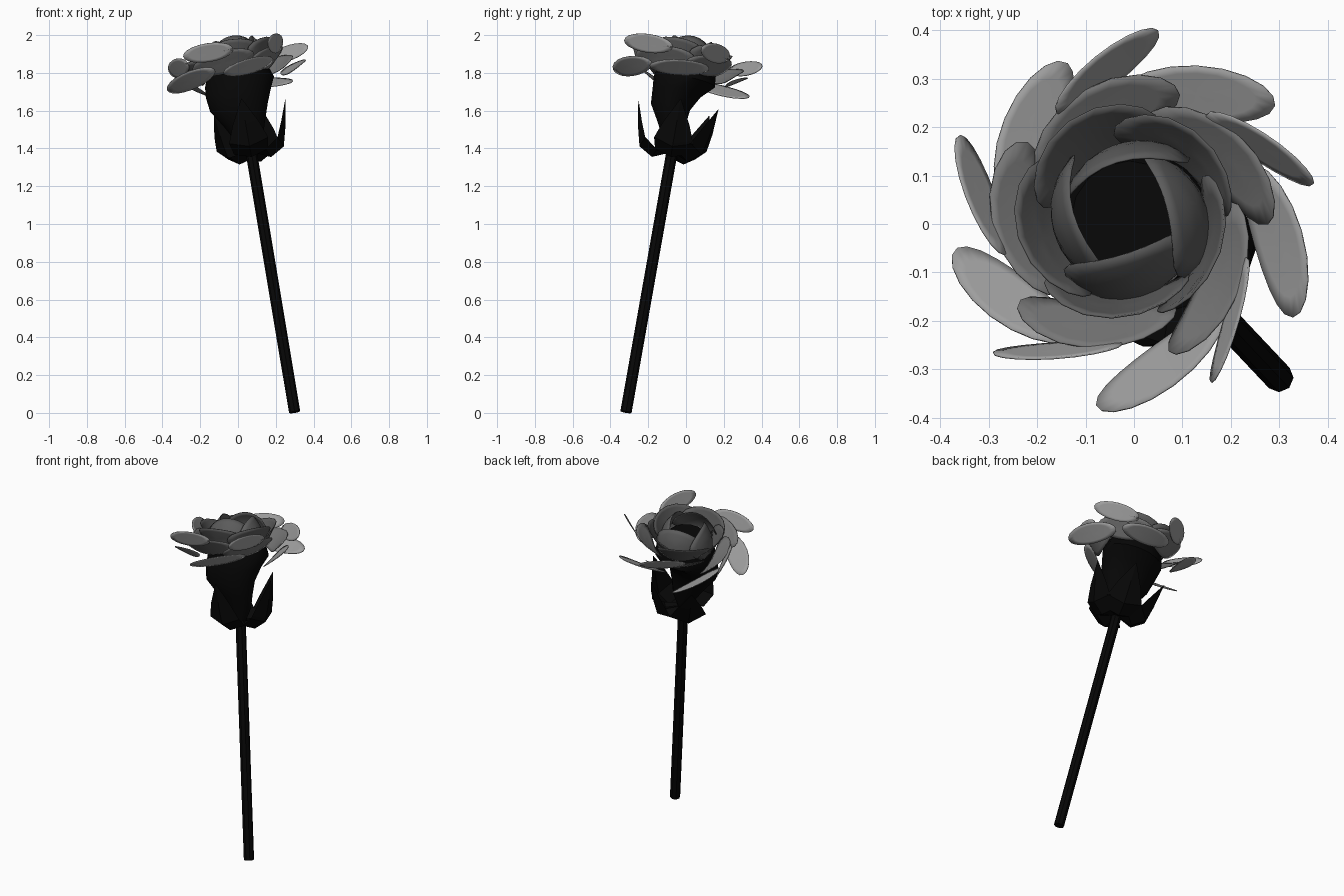
import bpy, bmesh
from math import sin, cos, pi, radians
from mathutils import Vector, Matrix

cube = bpy.data.objects.get("Cube")
if cube:
    bpy.data.objects.remove(cube, do_unlink=True)


def material(name, value):
    m = bpy.data.materials.new(name)
    m.use_nodes = True
    colour = (value, value, value, 1)
    m.diffuse_color = colour
    m.node_tree.nodes["Principled BSDF"].inputs["Base Color"].default_value = colour
    return m


black = material("stem black", 0.002)
light = material("outer petal light grey", 0.34)
middle = material("middle petal grey", 0.18)
dark = material("inner petal dark grey", 0.105)

# The whole flower leans along its stem; parts are built upright in this frame
AXIS = Vector((-0.167, 0.177, 1))
FRAME = Matrix.Translation((0, 0, 1.8)) @ Vector((0, 0, 1)).rotation_difference(AXIS).to_matrix().to_4x4()


def finish(name, bm, mat, angle=40):
    bmesh.ops.recalc_face_normals(bm, faces=bm.faces)
    mesh = bpy.data.meshes.new(name)
    bm.to_mesh(mesh)
    bm.free()
    ob = bpy.data.objects.new(name, mesh)
    bpy.context.collection.objects.link(ob)
    ob.matrix_world = FRAME
    mesh.materials.append(mat)
    bpy.ops.object.select_all(action="DESELECT")
    ob.select_set(True)
    bpy.context.view_layer.objects.active = ob
    bpy.ops.object.shade_smooth_by_angle(angle=radians(angle))
    return ob


def petal(name, mat, turn, r, h, a, b, tilt, swirl, bend, roll=0, hook=0):
    """Cupped oval sheet: a along the ring, b up the slope."""
    place = (Matrix.Rotation(radians(turn), 4, "Z") @ Matrix.Translation((r, 0, h))
             @ Matrix.Rotation(radians(swirl), 4, "Z") @ Matrix.Rotation(radians(roll), 4, "X"))
    bm = bmesh.new()
    segs, rings = 20, 4
    rad = 1 / bend

    def point(u, v):
        t, s = u * a / rad, v * b
        x = s * cos(radians(tilt)) - hook * v * v
        return place @ Vector(((rad + x) * cos(t) - rad, (rad + x) * sin(t), s * sin(radians(tilt))))

    centre = bm.verts.new(point(0, 0))
    last = None
    for i in range(1, rings + 1):
        k = i / rings
        row = [bm.verts.new(point(k * cos(2 * pi * j / segs), k * sin(2 * pi * j / segs))) for j in range(segs)]
        for j in range(segs):
            n = (j + 1) % segs
            bm.faces.new((last[j], row[j], row[n], last[n]) if last else (centre, row[j], row[n]))
        last = row
    ob = finish(name, bm, mat)
    solid = ob.modifiers.new("thickness", "SOLIDIFY")
    solid.thickness = 0.004
    solid.offset = 0


def loft(name, sections, segs, mat, angle):
    """Skin over ovals given as half-width x, half-width y, centre x, centre y, height."""
    bm = bmesh.new()
    rows = [[bm.verts.new((cx + rx * cos(2 * pi * j / segs), cy + ry * sin(2 * pi * j / segs), h))
             for j in range(segs)] for rx, ry, cx, cy, h in sections]
    for p, q in zip(rows, rows[1:]):
        for j in range(segs):
            n = (j + 1) % segs
            bm.faces.new((p[j], p[n], q[n], q[j]))
    bm.faces.new(rows[0])
    bm.faces.new(rows[-1])
    finish(name, bm, mat, angle)


# Stem and the lopsided dark cup that carries the petals
loft("stem", [(0.03, 0.03, 0, 0, -1.848), (0.03, 0.03, 0, 0, -0.3)], 8, black, 20)
loft("flower_cup", [(0.03, 0.03, 0, 0, -0.44), (0.075, 0.055, 0, -0.01, -0.36),
                    (0.11, 0.075, -0.01, -0.03, -0.28), (0.155, 0.105, -0.025, -0.05, -0.19),
                    (0.175, 0.13, -0.015, -0.03, -0.11), (0.185, 0.165, 0, 0, -0.05),
                    (0.16, 0.155, 0, 0, 0.02), (0.12, 0.12, 0, 0, 0.07)], 16, black, 40)

# Pointed sepals, folded along the middle
SEPAL = [(0.02, -0.44, 0.03), (0.1, -0.475, 0.09), (0.175, -0.43, 0.105), (0.2, -0.33, 0.07), (0.225, -0.18, 0.002)]
for n, turn in enumerate((135, 268, 0, 65)):
    spin = Matrix.Rotation(radians(turn), 4, "Z")
    bm = bmesh.new()
    rows = [[bm.verts.new(spin @ Vector((r - 0.25 * abs(side) * w, side * w, h + 0.35 * abs(side) * w)))
             for side in (-1, 0, 1)] for r, h, w in SEPAL]
    for p, q in zip(rows, rows[1:]):
        for j in range(2):
            bm.faces.new((p[j], p[j + 1], q[j + 1], q[j]))
    finish(f"sepal_{n + 1}", bm, black, 20)

# Five-fold whorls of petals, from the outside in
for n in range(5):
    t = 72 * n
    petal(f"outer_low_petal_{n + 1}", light, 66 + t, 0.3, -0.025, 0.165, 0.064, 32, 22, 1.2, roll=8)
    petal(f"outer_upright_petal_{n + 1}", light, 27 + t, 0.312, 0.085, 0.135, 0.052, 62, 30, 0.5)
    petal(f"middle_petal_{n + 1}", middle, 36 + t, 0.23, 0.03, 0.175, 0.075, 44, 13, 3, roll=5)
    petal(f"inner_petal_{n + 1}", dark, 48 + t, 0.185, 0.075, 0.165, 0.08, 62, 6, 4.8)

# Closed bud in the middle, its petals curling inwards
for n in range(4):
    petal(f"bud_petal_{n + 1}", dark, 8 + 90 * n, 0.148, 0.1, 0.16, 0.09, 110, 8, 6.5, hook=0.02)
